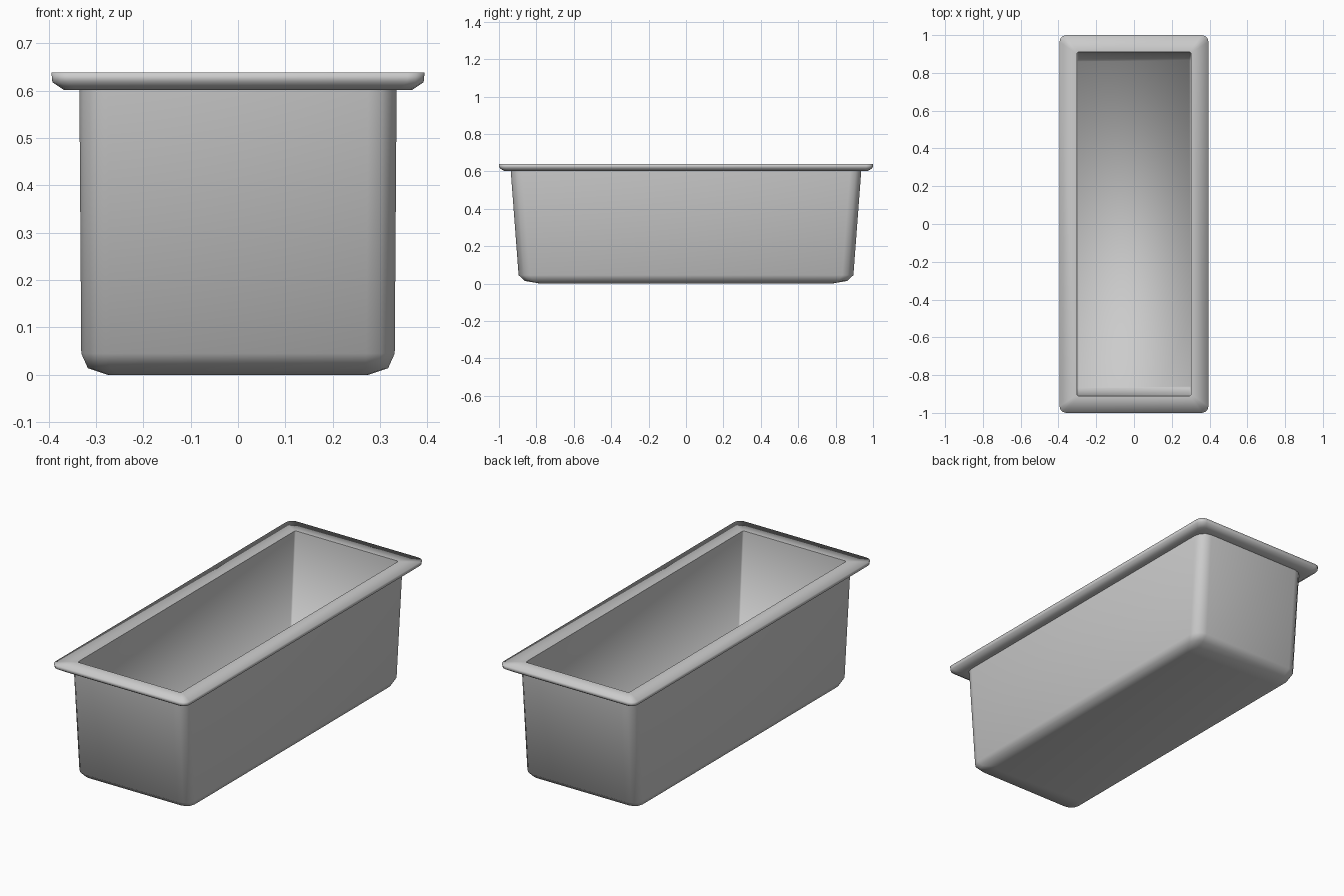
import bpy, bmesh, math

if "Cube" in bpy.data.objects:
    bpy.data.objects.remove(bpy.data.objects["Cube"])

SEG = 3  # segments per rounded corner


def ring(bm, hx, hy, r, z):
    """Rounded rectangle loop of vertices."""
    verts = []
    for k, (sx, sy) in enumerate([(1, 1), (-1, 1), (-1, -1), (1, -1)]):
        for i in range(SEG + 1):
            a = math.radians(90) * (k + i / SEG)
            verts.append(bm.verts.new((sx * (hx - r) + r * math.cos(a),
                                       sy * (hy - r) + r * math.sin(a), z)))
    return verts


# half width, half length, corner radius, height, crease
profile = [
    (0.275, 0.78, 0.030, 0.000, False),   # underside
    (0.317, 0.862, 0.048, 0.014, False),
    (0.331, 0.895, 0.060, 0.045, False),
    (0.335, 0.937, 0.060, 0.602, True),   # wall meets rim
    (0.368, 0.972, 0.030, 0.602, False),  # rim underside
    (0.392, 0.998, 0.035, 0.618, False),  # rim outer edge
    (0.394, 1.000, 0.035, 0.638, False),
    (0.302, 0.910, 0.008, 0.638, True),   # rim inner edge
    (0.300, 0.868, 0.008, 0.035, False),  # inside floor
]

# Pan: one continuous loft from underside over the rim to the inside floor
bm = bmesh.new()
rings = [ring(bm, *p[:4]) for p in profile]
n = len(rings[0])
bm.faces.new(rings[0][::-1])
for a, b in zip(rings, rings[1:]):
    for i in range(n):
        j = (i + 1) % n
        bm.faces.new((a[i], a[j], b[j], b[i]))
bm.faces.new(rings[-1])
for f in bm.faces:
    f.smooth = True
for loop, p in zip(rings, profile):
    if p[4]:
        for i in range(n):
            bm.edges.get((loop[i], loop[(i + 1) % n])).smooth = False
bmesh.ops.recalc_face_normals(bm, faces=bm.faces[:])
mesh = bpy.data.meshes.new("loaf_pan")
bm.to_mesh(mesh)
bm.free()
pan = bpy.data.objects.new("loaf_pan", mesh)
bpy.context.collection.objects.link(pan)
